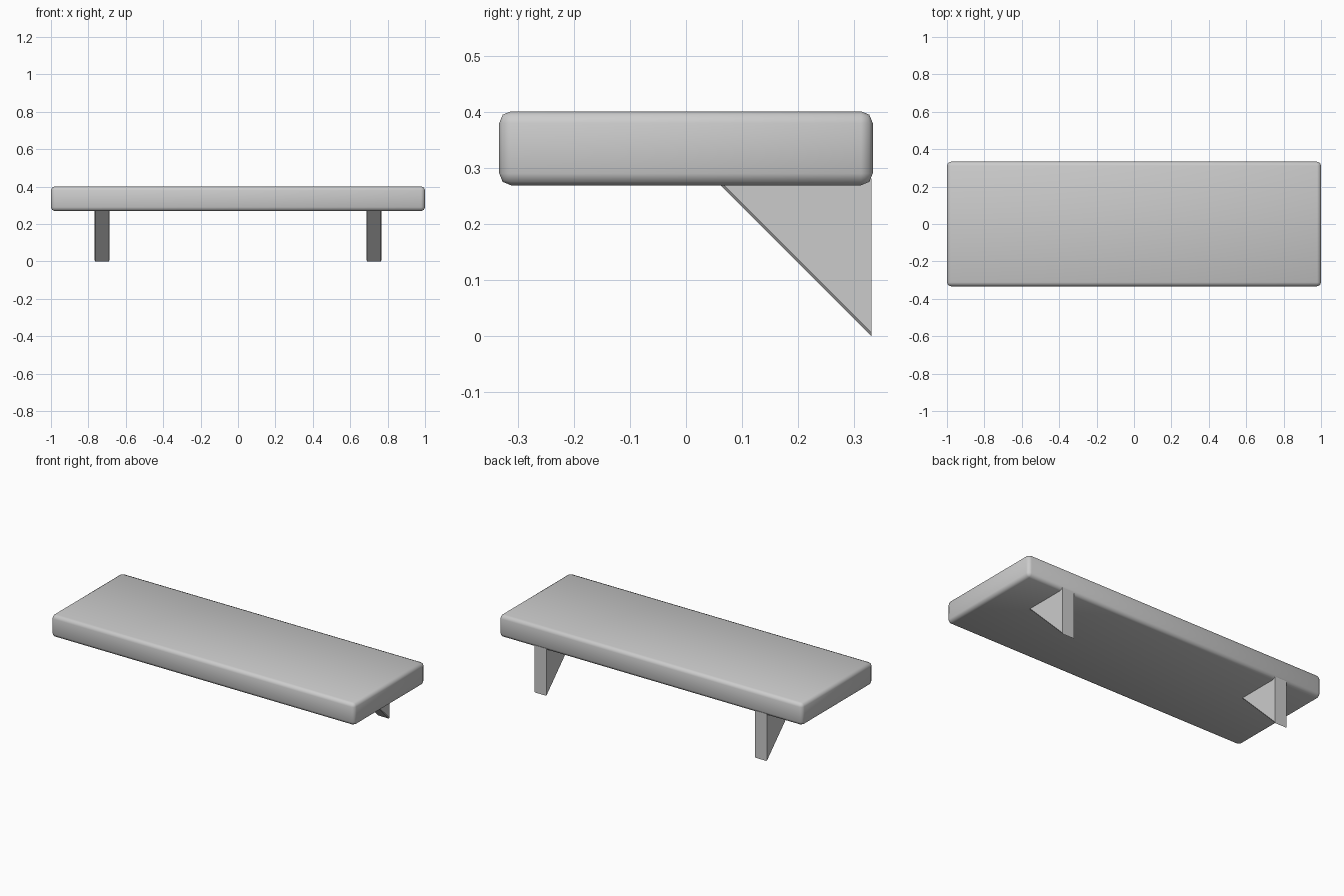
import bpy, bmesh

if "Cube" in bpy.data.objects:
    bpy.data.objects.remove(bpy.data.objects["Cube"])


def make_object(name, bm):
    bmesh.ops.recalc_face_normals(bm, faces=bm.faces)
    mesh = bpy.data.meshes.new(name)
    bm.to_mesh(mesh)
    bm.free()
    ob = bpy.data.objects.new(name, mesh)
    bpy.context.collection.objects.link(ob)
    return ob


# Shelf board: rounded box with soft smooth shading
bm = bmesh.new()
bmesh.ops.create_cube(bm, size=1)
for v in bm.verts:
    v.co.x *= 2.0
    v.co.y *= 0.666
    v.co.z = v.co.z * 0.132 + 0.335
bmesh.ops.bevel(bm, geom=bm.edges[:], offset=0.021, segments=2,
                profile=0.5, affect='EDGES')
for f in bm.faces:
    f.smooth = True
make_object("shelf_board", bm)


# Triangular brackets, flush with the back edge
def bracket(name, x, width=0.08):
    profile = [(0.331, 0.0), (0.331, 0.281), (0.05, 0.281)]
    bm = bmesh.new()
    face = bm.faces.new([bm.verts.new((x - width / 2, y, z)) for y, z in profile])
    new = bmesh.ops.extrude_face_region(bm, geom=[face])["geom"]
    bmesh.ops.translate(bm, vec=(width, 0, 0),
                        verts=[g for g in new if isinstance(g, bmesh.types.BMVert)])
    # soften the long edges of the sloping front
    slope = [e for e in bm.edges
             if abs(e.verts[0].co.y - e.verts[1].co.y) > 0.1
             and abs(e.verts[0].co.z - e.verts[1].co.z) > 0.1]
    bmesh.ops.bevel(bm, geom=slope, offset=0.004, segments=1, affect='EDGES')
    make_object(name, bm)


for side, x in (("left", -0.727), ("right", 0.727)):
    bracket(side + "_bracket", x)
